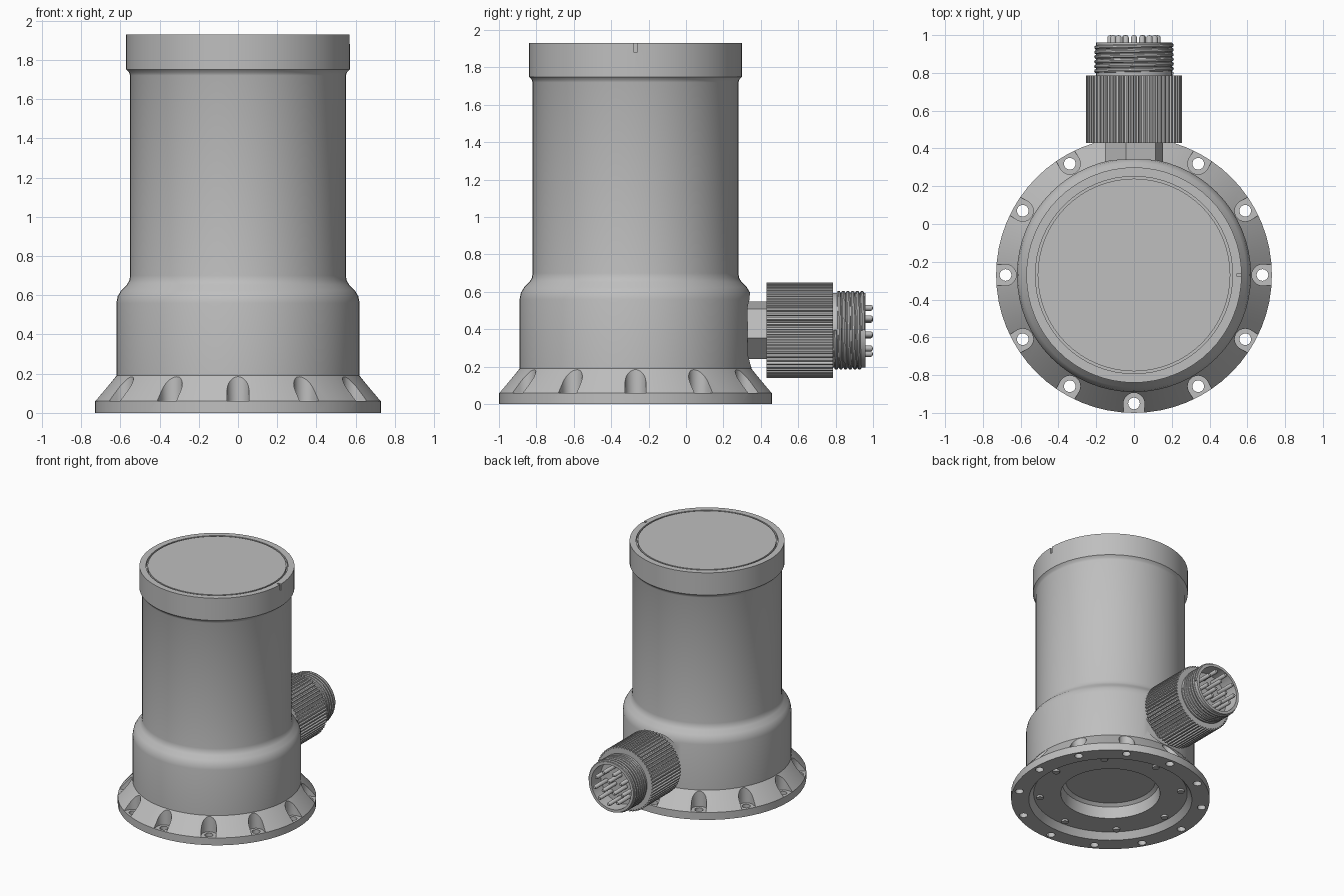
import bpy
import bmesh
from math import cos, sin, pi, radians
from mathutils import Matrix

cube = bpy.data.objects.get("Cube")
if cube:
    bpy.data.objects.remove(cube, do_unlink=True)

metal = bpy.data.materials.new("grey metal")
metal.use_nodes = True
GREY = (0.52, 0.52, 0.52, 1)
metal.diffuse_color = GREY
metal.node_tree.nodes["Principled BSDF"].inputs["Base Color"].default_value = GREY

BODY = Matrix.Translation((0, -0.27, 0))
# Connector axis: local z runs along +y
PLUG = Matrix.Translation((0, 0, 0.395)) @ Matrix.Rotation(-pi / 2, 4, "X")


def finish(name, bm, place):
    bmesh.ops.recalc_face_normals(bm, faces=bm.faces)
    bm.transform(place)
    mesh = bpy.data.meshes.new(name)
    bm.to_mesh(mesh)
    bm.free()
    mesh.materials.append(metal)
    obj = bpy.data.objects.new(name, mesh)
    bpy.context.collection.objects.link(obj)
    return obj


def lathe(name, profile, place, steps=64):
    bm = bmesh.new()
    verts = [bm.verts.new((r, 0, z)) for r, z in profile]
    edges = [bm.edges.new(pair) for pair in zip(verts, verts[1:])]
    bmesh.ops.spin(bm, geom=verts + edges, axis=(0, 0, 1), cent=(0, 0, 0),
                   angle=2 * pi, steps=steps)
    bmesh.ops.remove_doubles(bm, verts=bm.verts, dist=0.0001)
    return finish(name, bm, place)


def prism(name, outlines, low, high, place):
    bm = bmesh.new()
    for outline in outlines:
        bottom = [bm.verts.new((x, y, low)) for x, y in outline]
        top = [bm.verts.new((x, y, high)) for x, y in outline]
        bm.faces.new(bottom[::-1])
        bm.faces.new(top)
        for i in range(len(outline)):
            bm.faces.new((bottom[i - 1], bottom[i], top[i], top[i - 1]))
    return finish(name, bm, place)


def arc(r, n, cx=0, start=0, sweep=2 * pi, closed=True):
    steps = n if closed else n - 1
    return [(cx + r * cos(start + sweep * i / steps),
             r * sin(start + sweep * i / steps)) for i in range(n)]


def around(outline, count):
    """Copies of an outline turned evenly about the axis."""
    copies = []
    for k in range(count):
        c, s = cos(2 * pi * k / count), sin(2 * pi * k / count)
        copies.append([(x * c - y * s, x * s + y * c) for x, y in outline])
    return copies


def activate(obj):
    bpy.ops.object.select_all(action="DESELECT")
    obj.select_set(True)
    bpy.context.view_layer.objects.active = obj


def cut(obj, cutter):
    mod = obj.modifiers.new("cut", "BOOLEAN")
    mod.operation = "DIFFERENCE"
    mod.solver = "EXACT"
    mod.object = cutter
    activate(obj)
    bpy.ops.object.modifier_apply(modifier=mod.name)
    bpy.data.objects.remove(cutter, do_unlink=True)


def smooth(obj):
    activate(obj)
    bpy.ops.object.shade_smooth_by_angle(angle=radians(30))


# Housing: underside recesses, flange, shoulder, barrel, rim and lid groove
housing = lathe("housing", [
    (0, 0.16), (0.33, 0.16), (0.355, 0.14), (0.365, 0.05), (0.565, 0.05),
    (0.60, 0), (0.73, 0), (0.73, 0.06), (0.62, 0.19), (0.62, 0.56),
    (0.613, 0.595), (0.595, 0.625), (0.567, 0.653), (0.554, 0.675),
    (0.55, 0.70), (0.55, 1.72), (0.555, 1.735), (0.57, 1.75), (0.57, 1.93),
    (0.522, 1.93), (0.522, 1.905), (0.51, 1.905), (0.51, 1.93), (0, 1.93),
], BODY)

# Bolt pockets and holes round the flange
pocket = arc(0.056, 13, 0.68, pi / 2, pi, closed=False) + [(0.85, -0.056), (0.85, 0.056)]
cut(housing, prism("pocket_cutter", around(pocket, 12), 0.06, 0.3, BODY))
cut(housing, prism("hole_cutter", around(arc(0.031, 16, 0.68), 12), -0.1, 0.1, BODY))

# Index notch in the rim and flat seat for the connector
notch = [(0.545, -0.008), (0.6, -0.008), (0.6, 0.008), (0.545, 0.008)]
cut(housing, prism("notch_cutter", [notch], 1.88, 2, BODY))
cut(housing, prism("seat_cutter", [arc(0.2, 32)], 0.33, 0.45, PLUG))
smooth(housing)

# Screws in the underside
smooth(prism("underside_screws", around(arc(0.026, 16, 0.52), 8), 0.035, 0.06, BODY))

# Hexagonal connector neck
prism("connector_neck", [arc(0.16, 6, 0, radians(15))], 0.28, 0.46, PLUG)

# Knurled coupling ring
TEETH = 60
knurl = []
for i in range(TEETH):
    for part, r in ((0, 0.243), (0.3, 0.243), (0.45, 0.255), (0.85, 0.255)):
        a = 2 * pi * (i + part) / TEETH
        knurl.append((r * cos(a), r * sin(a)))
prism("coupling_ring", [knurl], 0.43, 0.785, PLUG)

# Hollow threaded socket
smooth(lathe("socket", [(0, 0.77), (0.2, 0.77), (0.2, 0.96), (0.178, 0.96),
                        (0.178, 0.84), (0, 0.84)], PLUG))

# Helical thread
TURNS, STEPS = 6, 36
curve = bpy.data.curves.new("thread", "CURVE")
curve.dimensions = "3D"
curve.bevel_depth = 0.011
curve.bevel_resolution = 2
curve.use_fill_caps = True
spline = curve.splines.new("POLY")
spline.points.add(TURNS * STEPS)
for i, point in enumerate(spline.points):
    a = 2 * pi * i / STEPS
    z = 0.797 + 0.15 * i / (TURNS * STEPS)
    point.co = (*(PLUG @ Matrix.Translation((0.2 * cos(a), 0.2 * sin(a), z))).translation, 1)
curve.materials.append(metal)
thread = bpy.data.objects.new("thread", curve)
bpy.context.collection.objects.link(thread)
activate(thread)
bpy.ops.object.convert(target="MESH")
smooth(bpy.context.view_layer.objects.active)

# Contact pins: an outer ring and an inner group
centres = arc(0.127, 9, 0, radians(10)) + arc(0.055, 3, 0, radians(30))
for i, (x, y) in enumerate(centres):
    pin = lathe(f"contact_pin_{i + 1}", [
        (0, 0.83), (0.016, 0.83), (0.016, 0.988), (0.011, 0.997), (0, 1.0),
    ], PLUG @ Matrix.Translation((x, y, 0)), 12)
    smooth(pin)
